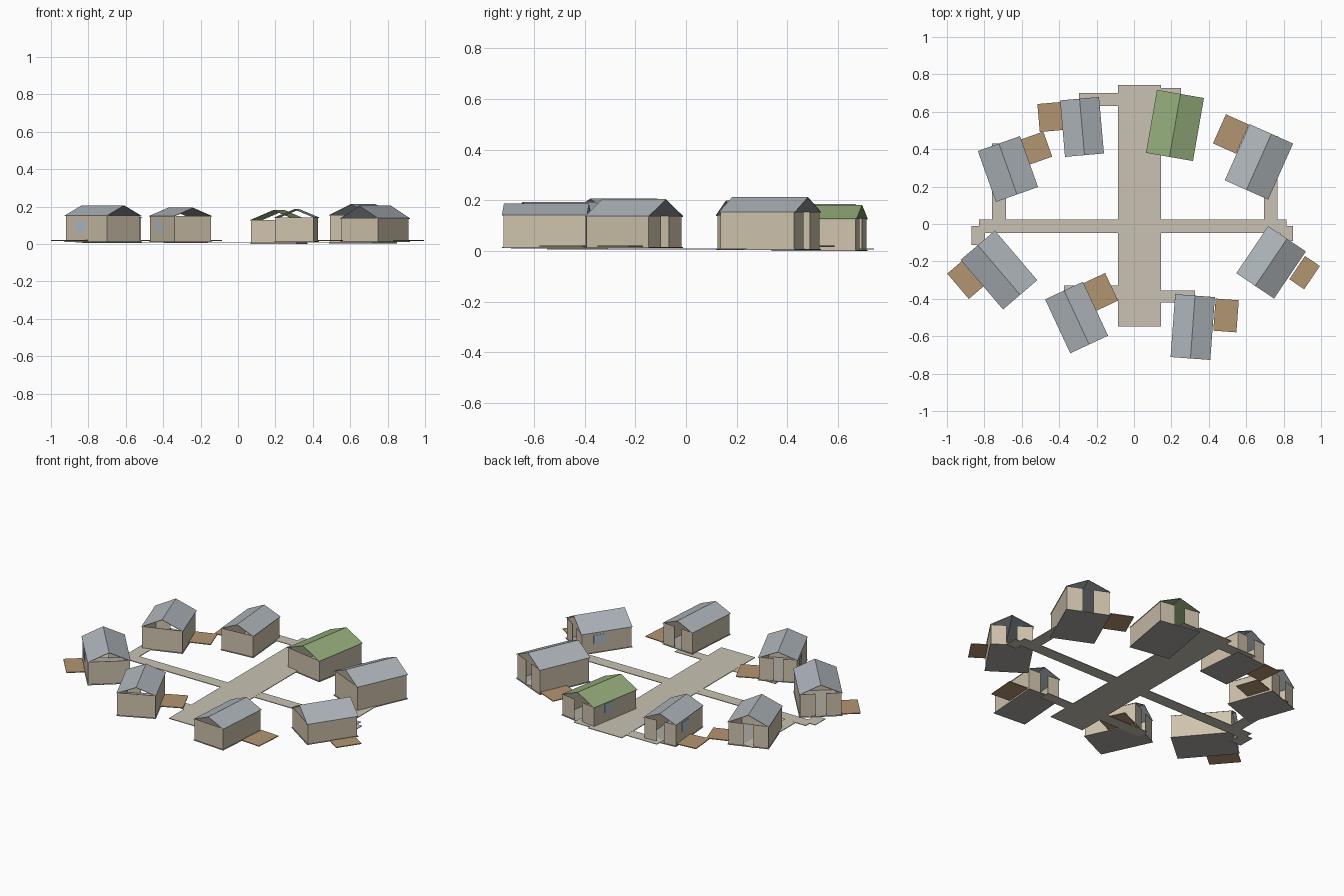
import bpy, math
from mathutils import Matrix

if "Cube" in bpy.data.objects:
    bpy.data.objects.remove(bpy.data.objects["Cube"])


def material(name, color):
    m = bpy.data.materials.new(name)
    m.diffuse_color = (*color, 1)
    m.use_nodes = True
    m.node_tree.nodes["Principled BSDF"].inputs["Base Color"].default_value = m.diffuse_color
    return m


WALL = material("plaster", (0.62, 0.54, 0.41))
GREY = material("grey_roofing", (0.42, 0.46, 0.49))
GREEN = material("green_roofing", (0.30, 0.42, 0.20))
STONE = material("paving", (0.58, 0.54, 0.45))
SLAB = material("concrete", (0.42, 0.40, 0.36))
WOOD = material("deck_wood", (0.45, 0.30, 0.16))
GLASS = material("window_glass", (0.45, 0.58, 0.68))

BOX_FACES = [(0, 3, 2, 1), (4, 5, 6, 7), (0, 1, 5, 4), (1, 2, 6, 5), (2, 3, 7, 6), (3, 0, 4, 7)]


def make(name, verts, faces, mat, matrix=Matrix()):
    me = bpy.data.meshes.new(name)
    me.from_pydata(verts, [], faces)
    me.materials.append(mat)
    ob = bpy.data.objects.new(name, me)
    ob.matrix_world = matrix
    bpy.context.collection.objects.link(ob)
    return ob


def boxes(name, extents, mat, matrix=Matrix()):
    """One object from several boxes given as (x0, x1, y0, y1, z0, z1)."""
    verts, faces = [], []
    for x0, x1, y0, y1, z0, z1 in extents:
        n = len(verts)
        for z in (z0, z1):
            verts += [(x0, y0, z), (x1, y0, z), (x1, y1, z), (x0, y1, z)]
        faces += [tuple(n + i for i in f) for f in BOX_FACES]
    return make(name, verts, faces, mat, matrix)


def house(label, x, y, turn, w, l, base, eave, peak, roof_mat, window):
    m = Matrix.Translation((x, y, 0)) @ Matrix.Rotation(math.radians(turn), 4, 'Z')
    a, b = w / 2, l / 2
    # floor slab
    boxes(label + "_floor", [(-a, a, -b, b, base, base + 0.004)], SLAB, m)
    # side walls, rear wall and two front panels around the doorway
    i, j, t, g = a - 0.004, b - 0.005, 0.003, w * 0.12
    z0, z1 = base + 0.004, eave
    boxes(label + "_walls", [
        (-i, -i + t, -j, j, z0, z1), (i - t, i, -j, j, z0, z1),
        (-i + t, i - t, -j, -j + t, z0, z1),
        (-i + t, -g, j - t, j, z0, z1), (g, i - t, j - t, j, z0, z1)], WALL, m)
    # open-ended thin gable roof
    d = 0.003
    prof = [(-a, eave), (0, peak), (a, eave), (a, eave - d), (0, peak - d), (-a, eave - d)]
    verts = [(px, s * b, pz) for s in (-1, 1) for px, pz in prof]
    faces = [(k, k + 6, (k + 1) % 6 + 6, (k + 1) % 6) for k in range(6)]
    faces += [(0, 1, 4, 5), (1, 2, 3, 4), (11, 10, 7, 6), (10, 9, 8, 7)]
    make(label + "_roof", verts, faces, roof_mat, m)
    # window in the left wall
    if window:
        c = l * 0.14
        boxes(label + "_window", [(-i - 0.002, -i, c - 0.035, c + 0.035, 0.068, 0.122)], GLASS, m)


def deck(label, x, y, turn, w, l):
    m = Matrix.Translation((x, y, 0)) @ Matrix.Rotation(math.radians(turn), 4, 'Z')
    boxes(label + "_deck", [(-w / 2, w / 2, -l / 2, l / 2, 0.017, 0.022)], WOOD, m)


# houses: x, y, turn, width, length, base, eave, peak, roof, window
HOUSES = {
    "hall": (0.219, 0.527, -9.9, 0.255, 0.342, 0.0, 0.128, 0.182, GREEN, True),
    "northeast_house": (0.668, 0.332, -24, 0.254, 0.328, 0.004, 0.155, 0.213, GREY, False),
    "east_house": (0.733, -0.205, -34, 0.243, 0.304, 0.012, 0.138, 0.205, GREY, True),
    "southeast_house": (0.314, -0.551, -4.2, 0.213, 0.337, 0.012, 0.143, 0.187, GREY, False),
    "southwest_house": (-0.307, -0.50, 25, 0.223, 0.318, 0.010, 0.150, 0.194, GREY, True),
    "west_house": (-0.722, -0.246, 40.5, 0.241, 0.349, 0.012, 0.152, 0.207, GREY, True),
    "northwest_house": (-0.674, 0.294, 19.5, 0.239, 0.289, 0.005, 0.142, 0.200, GREY, False),
    "north_house": (-0.278, 0.519, 5, 0.209, 0.303, 0.005, 0.138, 0.186, GREY, True),
}
for label, p in HOUSES.items():
    house(label, *p)

# side decks: x, y, width, length (turned with their house)
DECKS = {
    "northeast_house": (0.519, 0.481, 0.136, 0.17),
    "east_house": (0.912, -0.26, 0.096, 0.15),
    "southeast_house": (0.492, -0.489, 0.124, 0.172),
    "southwest_house": (-0.18, -0.364, 0.133, 0.163),
    "west_house": (-0.901, -0.299, 0.105, 0.178),
    "northwest_house": (-0.521, 0.406, 0.127, 0.142),
    "north_house": (-0.449, 0.572, 0.123, 0.15),
}
for label, (x, y, w, l) in DECKS.items():
    deck(label, x, y, HOUSES[label][2], w, l)

# central plaza road, cross path and branches to each doorway
ROADS = {
    "main_road": (-0.085, 0.144, -0.548, 0.743),
    "cross_path_west": (-0.83, -0.085, -0.048, 0.025),
    "cross_path_east": (0.144, 0.815, -0.048, 0.025),
    "northwest_path": (-0.76, -0.685, 0.025, 0.43),
    "northeast_path": (0.695, 0.768, 0.025, 0.47),
    "west_path": (-0.868, -0.796, -0.112, -0.012),
    "east_path": (0.78, 0.85, -0.09, -0.012),
    "north_path": (-0.293, -0.085, 0.63, 0.70),
    "hall_path": (0.144, 0.251, 0.66, 0.727),
    "southwest_path": (-0.374, -0.085, -0.40, -0.33),
    "southeast_path": (0.144, 0.326, -0.42, -0.355),
}
for k, (name, r) in enumerate(ROADS.items()):
    boxes(name, [(*r, 0.007, 0.011 - 0.0001 * k)], STONE)
